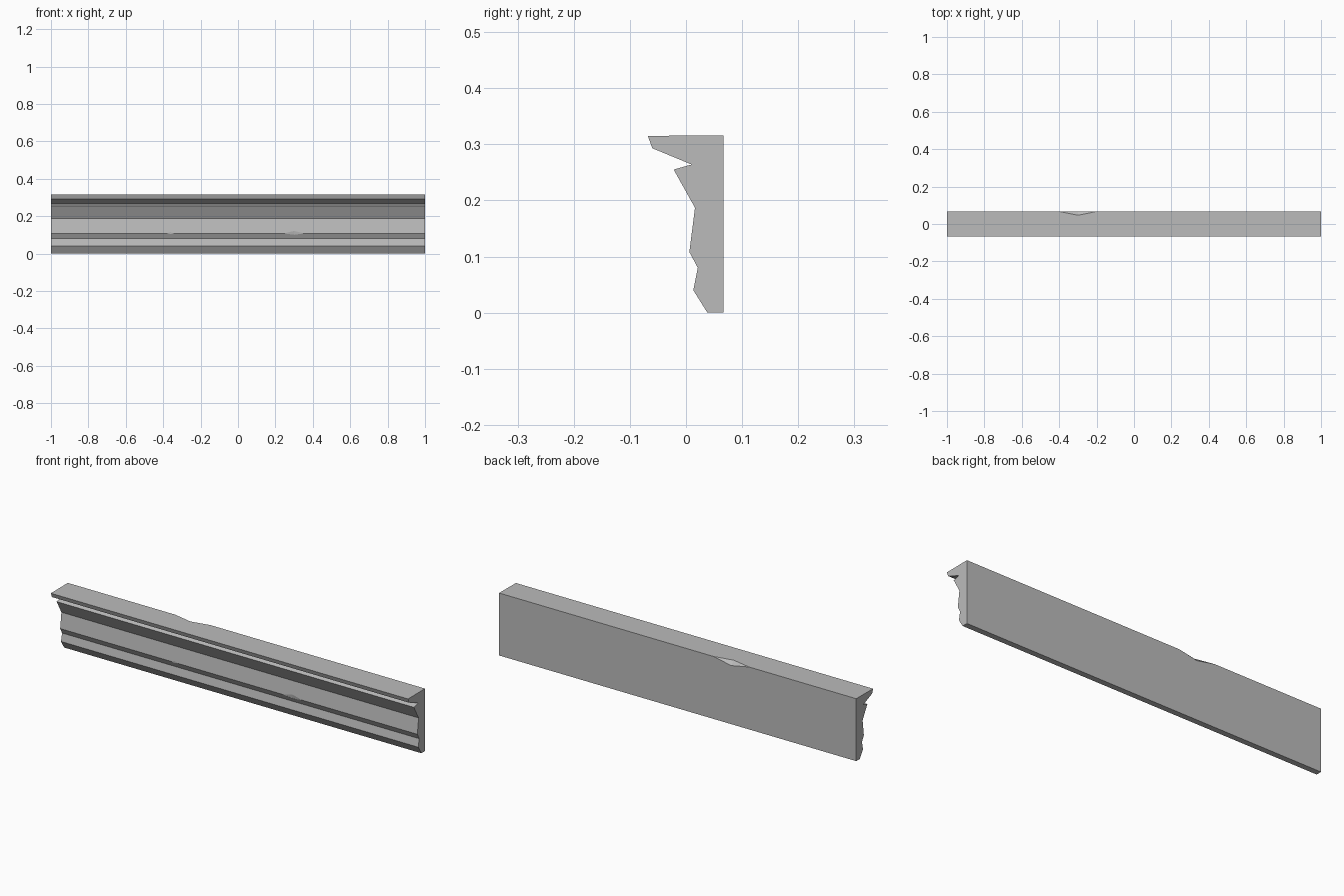
import bpy
import bmesh

cube = bpy.data.objects.get("Cube")
if cube:
    bpy.data.objects.remove(cube, do_unlink=True)

stone = bpy.data.materials.new("light_grey_stone")
stone.use_nodes = True
grey = (0.5, 0.5, 0.5, 1)
stone.diffuse_color = grey
stone.node_tree.nodes["Principled BSDF"].inputs["Base Color"].default_value = grey


def add_object(name, bm):
    bmesh.ops.recalc_face_normals(bm, faces=bm.faces)
    mesh = bpy.data.meshes.new(name)
    bm.to_mesh(mesh)
    bm.free()
    mesh.materials.append(stone)
    obj = bpy.data.objects.new(name, mesh)
    bpy.context.collection.objects.link(obj)
    return obj


# Moulding: (y, z) cross-section swept along x
profile = [(0.067, 0), (0.038, 0), (0.013, 0.04), (0.021, 0.08),
           (0.006, 0.108), (0.016, 0.187), (-0.022, 0.255), (0.01, 0.264),
           (-0.06, 0.293), (-0.068, 0.315), (0.067, 0.316)]
bm = bmesh.new()
section = bm.faces.new([bm.verts.new((-1, y, z)) for y, z in profile])
swept = bmesh.ops.extrude_face_region(bm, geom=[section])["geom"]
bmesh.ops.translate(bm, vec=(2, 0, 0),
                    verts=[v for v in swept if isinstance(v, bmesh.types.BMVert)])
moulding = add_object("cornice_moulding", bm)


def chip(x, half, ridge, upper, lower, outside):
    """Knock a faceted chip out of a long edge; points are (y, z)."""
    bm = bmesh.new()
    points = [(x - half, *ridge), (x + half, *ridge),
              (x, *upper), (x, *lower), (x, *outside)]
    bmesh.ops.convex_hull(bm, input=[bm.verts.new(p) for p in points])
    cutter = add_object("chip_cutter", bm)
    cutter.hide_render = True
    mod = moulding.modifiers.new("chip", 'BOOLEAN')
    mod.operation = 'DIFFERENCE'
    mod.solver = 'EXACT'
    mod.object = cutter
    bpy.context.view_layer.objects.active = moulding
    bpy.ops.object.modifier_apply(modifier=mod.name)
    bpy.data.objects.remove(cutter, do_unlink=True)


# Broken back top edge, then two small nicks on the lower front ridge
chip(-0.3, 0.105, (0.0675, 0.3165), (0.046, 0.3165), (0.0675, 0.296), (0.1, 0.35))
chip(0.3, 0.055, (0.0055, 0.108), (0.0085, 0.121), (0.0115, 0.1), (-0.03, 0.108))
chip(-0.36, 0.02, (0.0055, 0.108), (0.008, 0.115), (0.0085, 0.105), (-0.03, 0.108))
